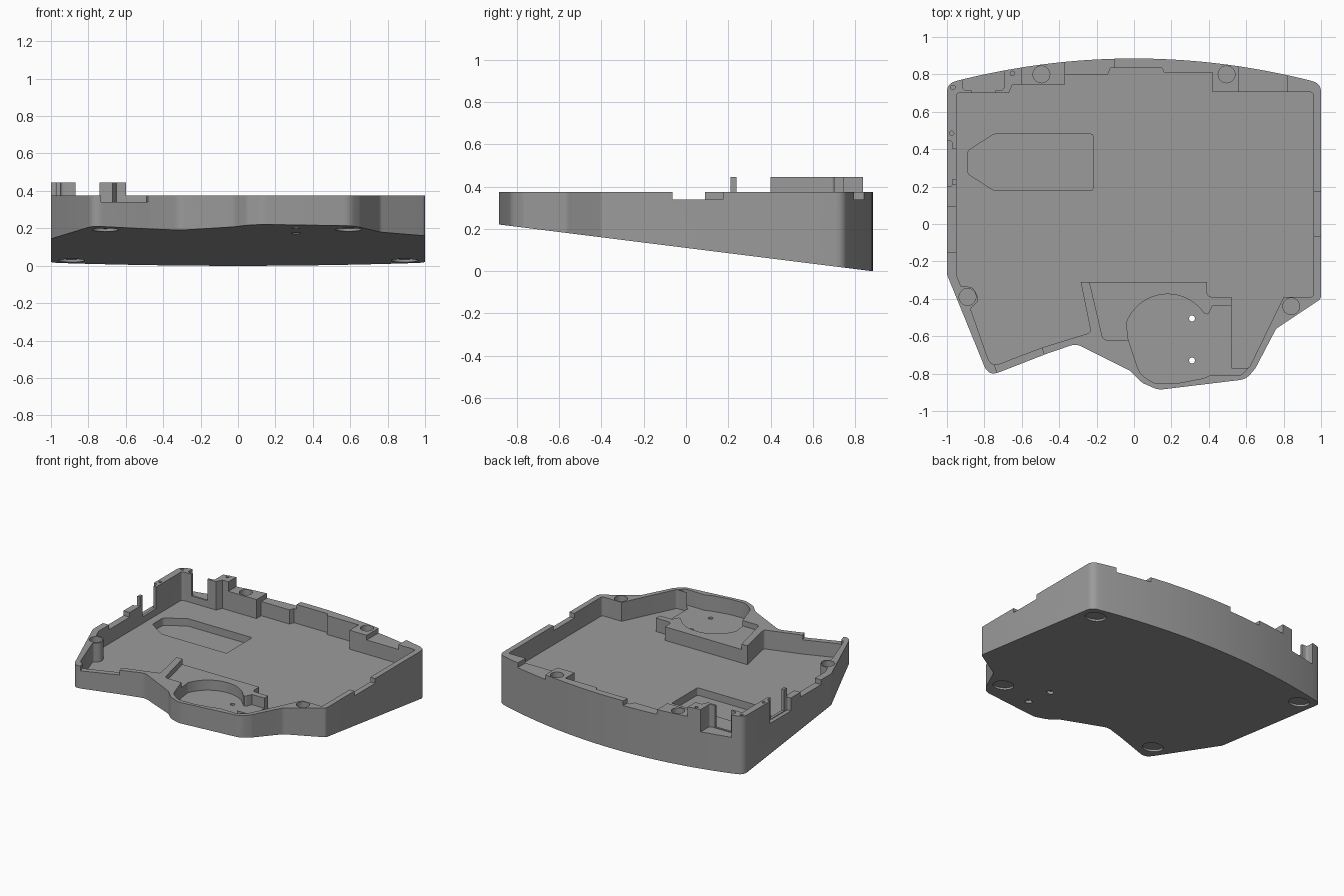
import bpy, bmesh, math
from mathutils import Vector

grey = bpy.data.materials.new("mid grey")
grey.diffuse_color = (0.33, 0.33, 0.33, 1)

TOP, HIGH, FLOOR, NOTCH = 0.375, 0.445, 0.235, 0.34


def under(y):
    """Height of the sloping underside."""
    return 0.11 - 0.125 * y


def rounded(pts, n=5):
    """Polygon corners given as (x, y) or (x, y, radius)."""
    out = []
    for i, p in enumerate(pts):
        c = Vector(p[:2])
        if len(p) == 2:
            out.append(c)
            continue
        a = Vector(pts[i - 1][:2]) - c
        b = Vector(pts[(i + 1) % len(pts)][:2]) - c
        half = a.angle(b) / 2
        t = min(p[2] / math.tan(half), a.length * 0.48, b.length * 0.48)
        s, e = c + a.normalized() * t, c + b.normalized() * t
        for k in range(n + 1):
            u = k / n
            out.append(s * (1 - u) ** 2 + c * 2 * u * (1 - u) + e * u * u)
    return out


def prism(name, pts, z0, z1):
    """Extruded polygon; z0 and z1 may be functions of y."""
    low = z0 if callable(z0) else (lambda y: z0)
    high = z1 if callable(z1) else (lambda y: z1)
    bm = bmesh.new()
    bot = [bm.verts.new((p[0], p[1], low(p[1]))) for p in pts]
    top = [bm.verts.new((p[0], p[1], high(p[1]))) for p in pts]
    bm.faces.new(bot[::-1])
    bm.faces.new(top)
    for i in range(len(pts)):
        j = (i + 1) % len(pts)
        bm.faces.new((bot[i], bot[j], top[j], top[i]))
    bmesh.ops.recalc_face_normals(bm, faces=bm.faces)
    me = bpy.data.meshes.new(name)
    bm.to_mesh(me)
    bm.free()
    me.materials.append(grey)
    ob = bpy.data.objects.new(name, me)
    bpy.context.collection.objects.link(ob)
    return ob


def circle(x, y, r, n=32):
    return [(x + r * math.cos(2 * math.pi * k / n), y + r * math.sin(2 * math.pi * k / n)) for k in range(n)]


def rect(x0, x1, y0, y1):
    return [(x0, y0), (x1, y0), (x1, y1), (x0, y1)]


def cut(pts, z0, z1=0.6):
    """Subtract a prism from the tray."""
    tool = prism("cutter", pts, z0, z1)
    m = tray.modifiers.new("cut", 'BOOLEAN')
    m.operation, m.solver, m.object = 'DIFFERENCE', 'EXACT', tool
    bpy.context.view_layer.objects.active = tray
    bpy.ops.object.modifier_apply(modifier=m.name)
    bpy.data.objects.remove(tool, do_unlink=True)


# Outer body with bowed back edge and sloping underside
back = [(x / 20, 0.885 - 0.12 * (x / 19) ** 2) for x in range(18, -19, -1)]
outline = rounded([(1, -0.40, 0.03), (1, 0.752, 0.06)] + back + [
    (-1, 0.752, 0.06), (-1, -0.27, 0.03), (-0.778, -0.815, 0.06), (-0.47, -0.695, 0.05),
    (-0.31, -0.64, 0.08), (-0.02, -0.785, 0.06), (0.045, -0.85, 0.06), (0.13, -0.887, 0.1),
    (0.60, -0.83, 0.09), (0.65, -0.77, 0.04), (0.76, -0.56, 0.05)])
tray = prism("case_tray", outline, under, HIGH)

# Lower the rim everywhere but the tall back left corner and the slim post
cut([(-0.6, -1.2), (1.2, -1.2), (1.2, 1.2), (-0.6, 1.2)], TOP)
cut(rect(-1.2, -0.5, -1.2, 0.21), TOP)
cut(rect(-0.95, -0.5, 0.1, 0.69), TOP)

# Main cavity, stepped along the back, leaving the front module block standing
cavity = rounded([
    (0.96, -0.39, 0.02), (0.96, 0.705, 0.02), (0.42, 0.705), (0.42, 0.81), (0.16, 0.81),
    (0.15, 0.835), (-0.125, 0.835), (-0.14, 0.80), (-0.37, 0.80), (-0.37, 0.745),
    (-0.65, 0.745), (-0.67, 0.70), (-0.95, 0.70, 0.02), (-0.95, -0.27, 0.03),
    (-0.925, -0.335), (-0.86, -0.335, 0.05), (-0.825, -0.41, 0.05), (-0.875, -0.45, 0.02),
    (-0.765, -0.765, 0.05), (-0.49, -0.66), (-0.23, -0.58, 0.02), (-0.285, -0.31),
    (0.39, -0.31), (0.39, -0.39, 0.03), (0.52, -0.39), (0.52, -0.77),
    (0.615, -0.77, 0.02), (0.80, -0.39)])
cut(cavity, FLOOR)

# Chamfered pocket in the floor
cut(rounded([(-0.22, 0.18, 0.01), (-0.22, 0.48, 0.01), (-0.75, 0.48, 0.03), (-0.89, 0.39, 0.03),
             (-0.89, 0.27, 0.03), (-0.75, 0.18, 0.03)]), 0.18)

# Lower shelf on the module block
cut(rounded([(-0.24, -0.30), (-0.165, -0.62, 0.03), (0.53, -0.62), (0.53, -0.38), (0.40, -0.37), (0.40, -0.30)]), 0.335)

# Round recess opening to the right, with two through holes
arc = [(0.18 + 0.235 * math.cos(math.radians(a)), -0.61 + 0.235 * math.sin(math.radians(a)))
       for a in range(35, 161, 5)]
cut(arc + rounded([(-0.03, -0.62), (0.03, -0.80, 0.1), (0.11, -0.855, 0.1), (0.24, -0.85, 0.1),
                   (0.37, -0.825, 0.03), (0.41, -0.808), (0.57, -0.81, 0.04), (0.61, -0.771),
                   (0.53, -0.771), (0.53, -0.435), (0.42, -0.435), (0.40, -0.48, 0.02)]), 0.26)
for y in (-0.505, -0.73):
    cut(circle(0.31, y, 0.016, 16), 0.1)
    cut(circle(0.31, y, 0.024, 16), 0.0, lambda v: under(v) + 0.02)

# Shallow notches in the rim
cut(rect(0.955, 1.1, -0.065, 0.175), NOTCH)
cut(rect(-1.1, -0.945, -0.15, 0.09), NOTCH)
cut(rect(-0.37, -0.105, 0.79, 1), NOTCH)
cut(rect(0.56, 0.82, 0.70, 1), NOTCH)
cut([(-0.71, -0.86), (-0.46, -0.76), (-0.50, -0.64), (-0.75, -0.74)], NOTCH)

# Port openings at the back left corner: outer plug recess, then narrower inner slot
cut(rounded([(-0.915, 0.715, 0.02), (-0.695, 0.715, 0.02), (-0.695, 1), (-0.915, 1)]), 0.28)
cut(rect(-0.87, -0.74, 0.69, 0.73), 0.285)
cut(rounded([(-1.1, 0.20), (-0.97, 0.20, 0.02), (-0.97, 0.445, 0.02), (-1.1, 0.445)]), 0.28)
cut(rect(-0.98, -0.94, 0.24, 0.40), 0.285)

# Screw holes in the rim and pin holes in the tall corner
for x, y in ((-0.495, 0.80), (0.495, 0.80), (-0.89, -0.39), (0.84, -0.44)):
    cut(circle(x, y, 0.045), 0.30)
for x, y in ((-0.968, 0.73), (-0.65, 0.805), (-0.975, 0.485)):
    cut(circle(x, y, 0.012, 12), 0.38)

# Round foot recesses in the underside
for x, y in ((-0.89, 0.66), (0.89, 0.66), (-0.71, -0.65), (0.59, -0.66)):
    cut(circle(x, y, 0.07), -0.2, lambda v: under(v) + 0.015)

for o in bpy.context.selected_objects:
    o.select_set(False)
tray.select_set(True)
bpy.context.view_layer.objects.active = tray
bpy.ops.object.shade_smooth_by_angle(angle=math.radians(25))
